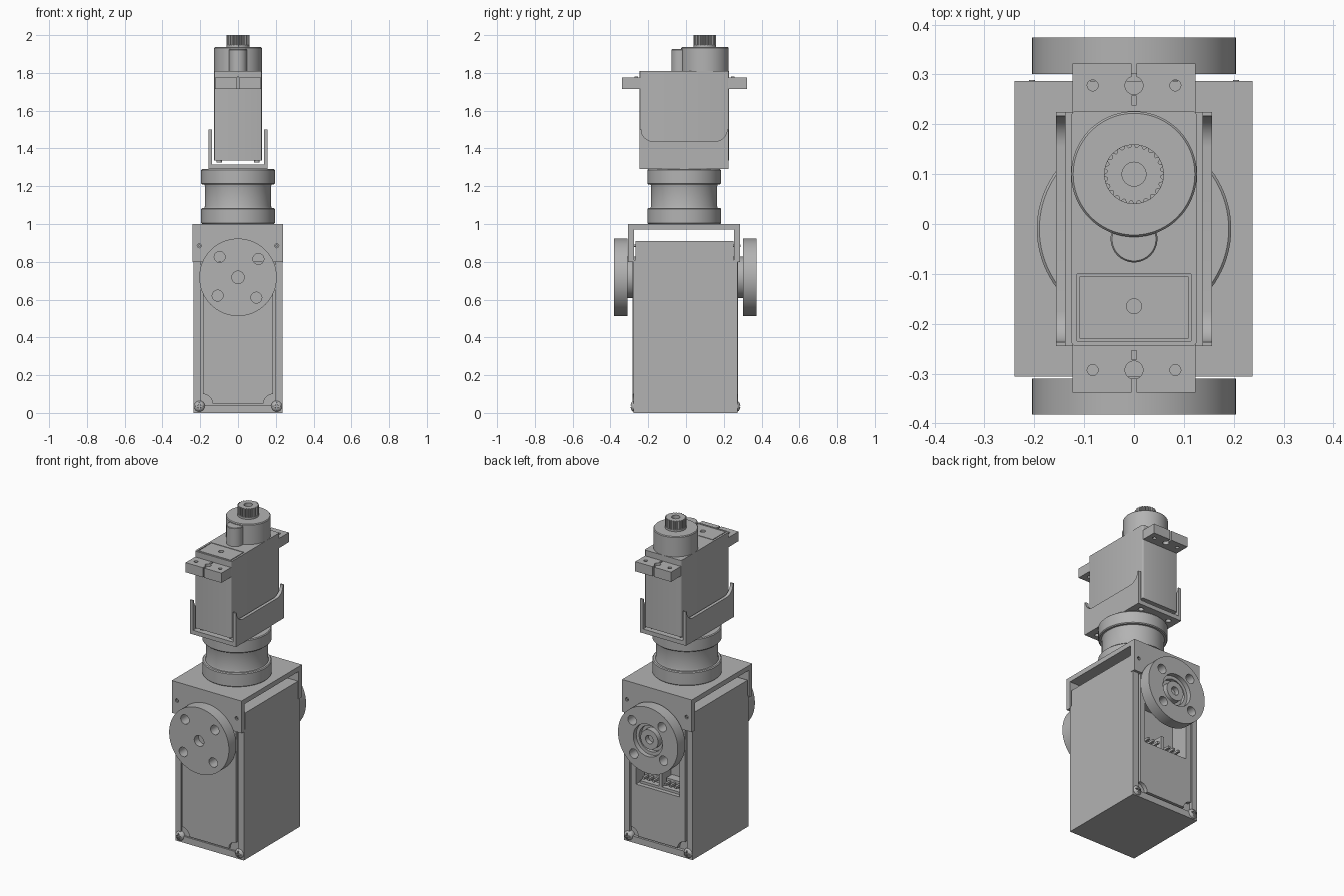
import bpy, bmesh, math
from math import sin, cos, pi

if "Cube" in bpy.data.objects:
    bpy.data.objects.remove(bpy.data.objects["Cube"])

GREY = (0.45, 0.45, 0.45, 1)
mat = bpy.data.materials.new("mid grey")
mat.use_nodes = True
mat.diffuse_color = GREY
mat.node_tree.nodes["Principled BSDF"].inputs["Base Color"].default_value = GREY

# Local (u, v, w) to world: w runs along the named axis
MAP = {"X": lambda u, v, w: (w, u, v),
       "Y": lambda u, v, w: (u, w, v),
       "Z": lambda u, v, w: (u, v, w)}


def finish(name, bm):
    bmesh.ops.recalc_face_normals(bm, faces=bm.faces)
    me = bpy.data.meshes.new(name)
    bm.to_mesh(me)
    bm.free()
    me.materials.append(mat)
    ob = bpy.data.objects.new(name, me)
    bpy.context.collection.objects.link(ob)
    return ob


def loft(name, rings, axis):
    """Skin a stack of equal-sized outlines and cap both ends."""
    bm = bmesh.new()
    loops = [[bm.verts.new(MAP[axis](*p)) for p in ring] for ring in rings]
    n = len(loops[0])
    for a, b in zip(loops, loops[1:]):
        for i in range(n):
            bm.faces.new((a[i], a[(i + 1) % n], b[(i + 1) % n], b[i]))
    bm.faces.new(loops[0])
    bm.faces.new(loops[-1])
    return finish(name, bm)


def prism(name, outline, w0, w1, axis):
    return loft(name, [[(u, v, w) for u, v in outline] for w in (w0, w1)], axis)


def box(name, x0, x1, y0, y1, z0, z1):
    return prism(name, [(x0, y0), (x1, y0), (x1, y1), (x0, y1)], z0, z1, "Z")


def arc(cu, cv, r, a0, a1, n=8):
    """Arc points, angles in quarter turns."""
    return [(cu + r * cos(pi / 2 * (a0 + (a1 - a0) * i / n)),
             cv + r * sin(pi / 2 * (a0 + (a1 - a0) * i / n))) for i in range(n + 1)]


def lathe(name, cu, cv, profile, axis="Z", n=64):
    """Turn (radius, height) pairs about an axis through (cu, cv)."""
    return loft(name, [[(cu + r * cos(2 * pi * i / n), cv + r * sin(2 * pi * i / n), w)
                        for i in range(n)] for r, w in profile], axis)


def rod(name, cu, cv, r, w0, w1, axis="Z", n=48):
    return lathe(name, cu, cv, [(r, w0), (r, w1)], axis, n)


def cut(ob, *cutters):
    for c in cutters:
        m = ob.modifiers.new("cut", "BOOLEAN")
        m.operation, m.solver, m.object = "DIFFERENCE", "EXACT", c
        bpy.context.view_layer.objects.active = ob
        bpy.ops.object.modifier_apply(modifier=m.name)
        bpy.data.objects.remove(c)


def bevel(ob, width, vertical_only=False):
    bm = bmesh.new()
    bm.from_mesh(ob.data)
    edges = [e for e in bm.edges if not vertical_only
             or abs(e.verts[0].co.z - e.verts[1].co.z) > 0.05]
    bmesh.ops.bevel(bm, geom=edges, offset=width, segments=3, profile=0.5, affect="EDGES")
    bm.to_mesh(ob.data)
    bm.free()


# Large servo body with a connector bay in the back
body = box("large_servo_body", -.235, .235, -.268, .252, 0, .91)
cut(body, box("bay", -.15, .15, .16, .40, .37, .66))


# Notched cover plates with a raised outer frame on each side
def cover_outline(h, top):
    left = arc(-h, .05, .05, 1, 0, 6)
    right = [(-u, v) for u, v in reversed(left)]
    return left + right + [(h, top), (-h, top)]


front_cover = prism("front_cover", cover_outline(.185, .81), -.284, -.26, "Y")
back_cover = prism("back_cover", cover_outline(.185, .81), .25, .276, "Y")
cut(back_cover, box("bay", -.15, .15, .2, .4, .37, .66))
for side, w0, w1 in (("front", -.279, -.26), ("back", .25, .272)):
    frame = box(side + "_frame", -.235, .235, w0, w1, 0, .81)
    cut(frame, box("gap", -.196, .196, -.4, .4, .04, .9))
    if side == "back":
        cut(frame, *[rod("seat", s * .205, .035, .02, .26, .3, "Y") for s in (-1, 1)])

# Connector headers and pins in the bay
for s in (-1, 1):
    box("connector_header", s * .075 - .06, s * .075 + .06, .15, .215, .37, .43)
    box("connector_shelf", s * .075 - .065, s * .075 + .065, .15, .25, .36, .385)
    for k in (-1, 0, 1):
        x = s * .075 + k * .035
        box("connector_pin", x - .007, x + .007, .18, .262, .405, .419)
box("bay_divider", -.01, .01, .15, .25, .37, .47)

# Round corner screws with crossed slots
for s in (-1, 1):
    for y, d in ((-.268, -1), (.262, 1)):
        dome = [(.03 * cos(a * pi / 16), y + d * (.004 + .022 * sin(a * pi / 16)))
                for a in range(8)]
        screw = lathe("corner_screw", s * .205, .035, [(.03, y - d * .01)] + dome, "Y", 24)
        x, f = s * .205, y + d * .032
        y0, y1 = sorted((f, f - d * .016))
        cut(screw, box("slot", x - .02, x + .02, y0, y1, .031, .039),
            box("slot", x - .004, x + .004, y0, y1, .015, .055))

# Yoke over the large servo
yoke = prism("yoke", [(-.306, .8), (-.276, .8), (-.276, .97), (.253, .97), (.253, .8),
                      (.287, .8), (.287, 1), (-.306, 1)], -.24, .238, "X")
for s in (-1, 1):
    cut(yoke, rod("hole", s * .205, .885, .011, -.4, .4, "Y", 24))
    rod("yoke_rivet", s * .205, .885, .006, -.305, .289, "Y", 24)

# Round horns on both sides, each on a hub
HZ, R = .718, .205
BOLTS = [(.145 * cos(a), HZ + .145 * sin(a)) for a in
         (math.radians(42 + 90 * k) for k in range(4))]
for side, w0, w1, hub in (("front", -.382, -.31, (-.32, -.25)), ("back", .301, .374, (.22, .31))):
    horn = rod(side + "_horn", 0, HZ, R, w0, w1, "Y", 96)
    cut(horn, *[rod("bolt", u, v, .029, -.5, .5, "Y", 32) for u, v in BOLTS])
    rod(side + "_hub", 0, HZ, .11, *hub, "Y")
    if side == "front":
        cut(horn, rod("bore", 0, HZ, .033, -.5, -.34, "Y", 32))
    else:
        cut(horn, rod("recess", 0, HZ, .1, .345, .5, "Y"),
            rod("recess", 0, HZ, .08, .32, .36, "Y"))
        boss = rod("horn_boss", 0, HZ, .06, .31, .36, "Y")
        cut(boss, rod("bore", 0, HZ, .026, .33, .5, "Y", 32))

# Turned pedestal
lathe("pedestal", 0, -.01, [(.19, 1), (.195, 1.005), (.195, 1.08), (.19, 1.085), (.178, 1.085),
                            (.175, 1.095), (.175, 1.2), (.178, 1.21), (.19, 1.21),
                            (.195, 1.215), (.195, 1.285), (.19, 1.29)], "Z", 96)

# Cradle with scooped side walls
left = [(-.245, 1.30), (-.245, 1.5)] + arc(-.175, 1.5, .062, -2, -1)
wall = left + [(-.02 - u, v) for u, v in reversed(left)]
for s in (-1, 1):
    prism("cradle_wall", wall, s * .137, s * .157, "X")
floor = box("cradle_floor", -.157, .157, -.245, .225, 1.29, 1.316)
cut(floor, *[rod("hole", s * .1, y, .016, 1.2, 1.4, "Z", 24)
             for s in (-1, 1) for y in (-.2, .18)])

# Small servo case with a recessed lid panel and a screw hole
case = box("small_servo_case", -.126, .126, -.245, .227, 1.335, 1.811)
bevel(case, .01, True)
groove = box("groove", -.114, .114, -.235, -.1, 1.806, 1.83)
cut(groove, box("island", -.109, .109, -.23, -.105, 1.7, 1.9))
cut(case, groove, rod("hole", 0, -.165, .015, 1.79, 1.83, "Z", 24))
for s in (-1, 1):
    for y in (-.21, .192):
        rod("case_screw", s * .1, y, .015, 1.325, 1.34, "Z", 24)

# Mounting ears with holes and a split slot
for side, y0, y1, hy, d in (("front", -.338, -.24, -.293, -1), ("back", .22, .322, .278, 1)):
    ear = box(side + "_ear", -.123, .123, y0, y1, 1.715, 1.775)
    slot = sorted((hy, hy + d * .1))
    cut(ear, rod("hole", 0, hy, .018, 1.6, 1.9, "Z", 32), box("slot", -.005, .005, *slot, 1.6, 1.9),
        *[rod("hole", s * .083, hy, .011, 1.6, 1.9, "Z", 24) for s in (-1, 1)])
    ends = sorted((hy - d * .06, hy + d * .04))
    box(side + "_ear_rib", -.005, .005, hy - .04, hy - .02, 1.775, 1.78) if d > 0 else \
        box(side + "_ear_rib", -.005, .005, hy + .02, hy + .04, 1.775, 1.78)

# Gear tower, idler bump and splined output shaft
lathe("gear_tower", 0, .1, [(.126, 1.8), (.126, 1.931), (.122, 1.936)], "Z", 96)
lathe("idler_bump", 0, -.03, [(.047, 1.8), (.047, 1.922), (.044, 1.926)])
rod("shaft_collar", 0, .1, .06, 1.93, 1.948)
teeth = 24
outline = [((.06 if i % 4 < 2 else .054) * cos(pi * i / teeth / 2),
            .1 + (.06 if i % 4 < 2 else .054) * sin(pi * i / teeth / 2))
           for i in range(teeth * 4)]
shaft = prism("splined_shaft", outline, 1.94, 2, "Z")
cut(shaft, rod("bore", 0, .1, .024, 1.95, 2.1, "Z", 32))

# Smooth round walls, keep hard edges
bpy.ops.object.select_all(action="DESELECT")
for ob in bpy.context.scene.objects:
    if ob.type == "MESH" and ob.data.materials and ob.data.materials[0] == mat:
        ob.select_set(True)
        bpy.context.view_layer.objects.active = ob
bpy.ops.object.shade_smooth_by_angle(angle=math.radians(30))
